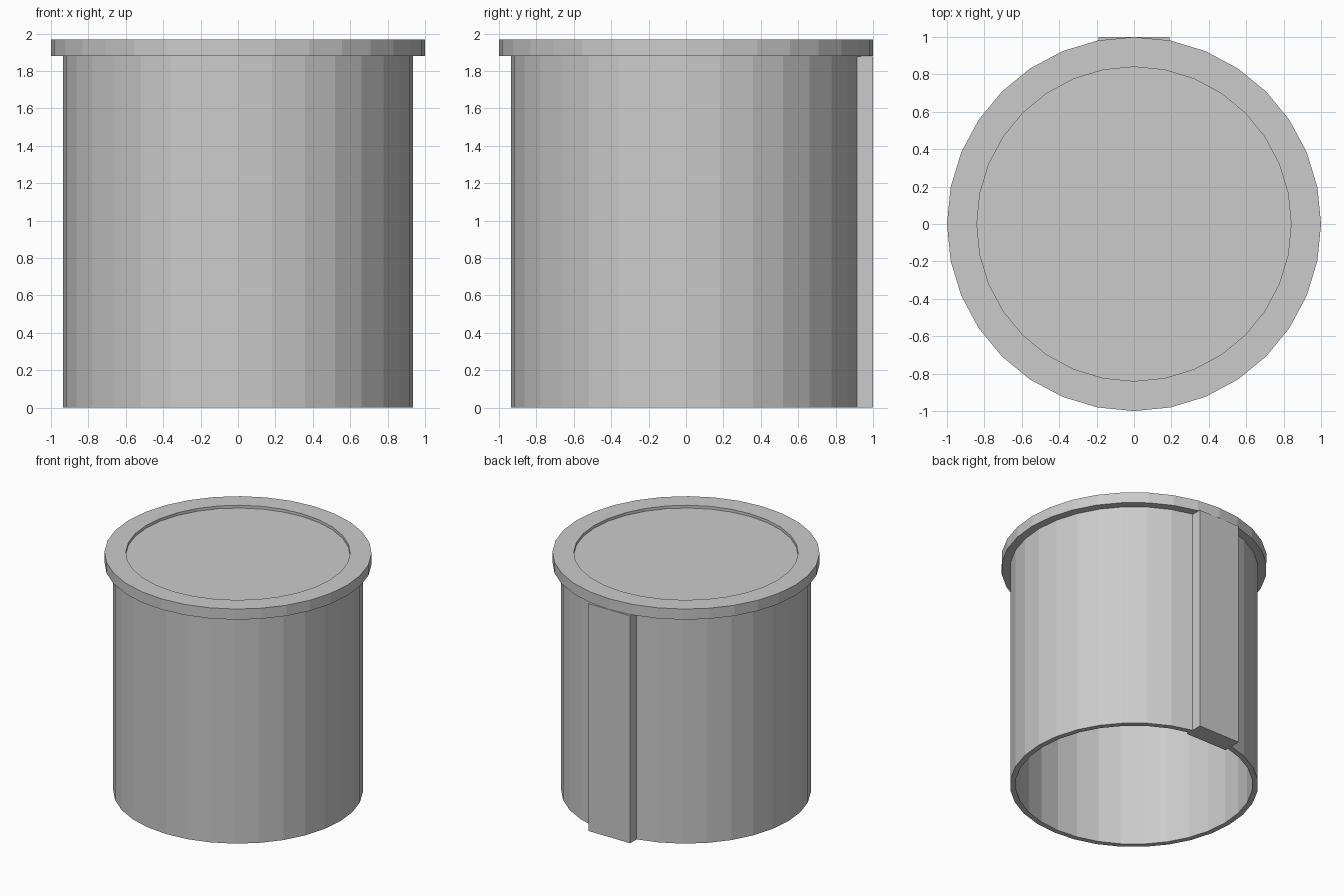
import bpy, bmesh
from math import tau, sin, cos

if "Cube" in bpy.data.objects:
    bpy.data.objects.remove(bpy.data.objects["Cube"])

SIDES = 32


def lathe(name, profile):
    """Spin an (r, z) profile that starts and ends on the axis."""
    bm = bmesh.new()
    rows = []
    for r, z in profile:
        if r == 0:
            rows.append([bm.verts.new((0, 0, z))])
        else:
            rows.append([bm.verts.new((r * cos(tau * i / SIDES), r * sin(tau * i / SIDES), z))
                         for i in range(SIDES)])
    # flat discs at both ends, quad bands between
    for a, b in zip(rows, rows[1:]):
        if len(a) == 1 or len(b) == 1:
            disc = b if len(a) == 1 else a
            bm.faces.new(disc)
            continue
        for i in range(SIDES):
            j = (i + 1) % SIDES
            bm.faces.new((a[i], a[j], b[j], b[i]))
    for row in (rows[0], rows[-1]):
        bm.verts.remove(row[0])
    bmesh.ops.recalc_face_normals(bm, faces=bm.faces)
    mesh = bpy.data.meshes.new(name)
    bm.to_mesh(mesh)
    bm.free()
    obj = bpy.data.objects.new(name, mesh)
    bpy.context.collection.objects.link(obj)
    return obj


def box(name, lo, hi):
    bpy.ops.mesh.primitive_cube_add(size=1, location=[(a + b) / 2 for a, b in zip(lo, hi)])
    obj = bpy.context.object
    obj.name = name
    obj.scale = [b - a for a, b in zip(lo, hi)]
    return obj


# Hollow cup, open below, with overhanging rim and shallow recess on top
lathe("lidded_cup", [
    (0, 1.90), (0.893, 1.90), (0.893, 0), (0.935, 0), (0.935, 1.88),
    (1.0, 1.88), (1.0, 1.968), (0.84, 1.968), (0.84, 1.945), (0, 1.945),
])

# Vertical rib running down the back, through the wall
box("back_rib", (-0.19, 0.845, 0), (0.19, 1.0, 1.878))
